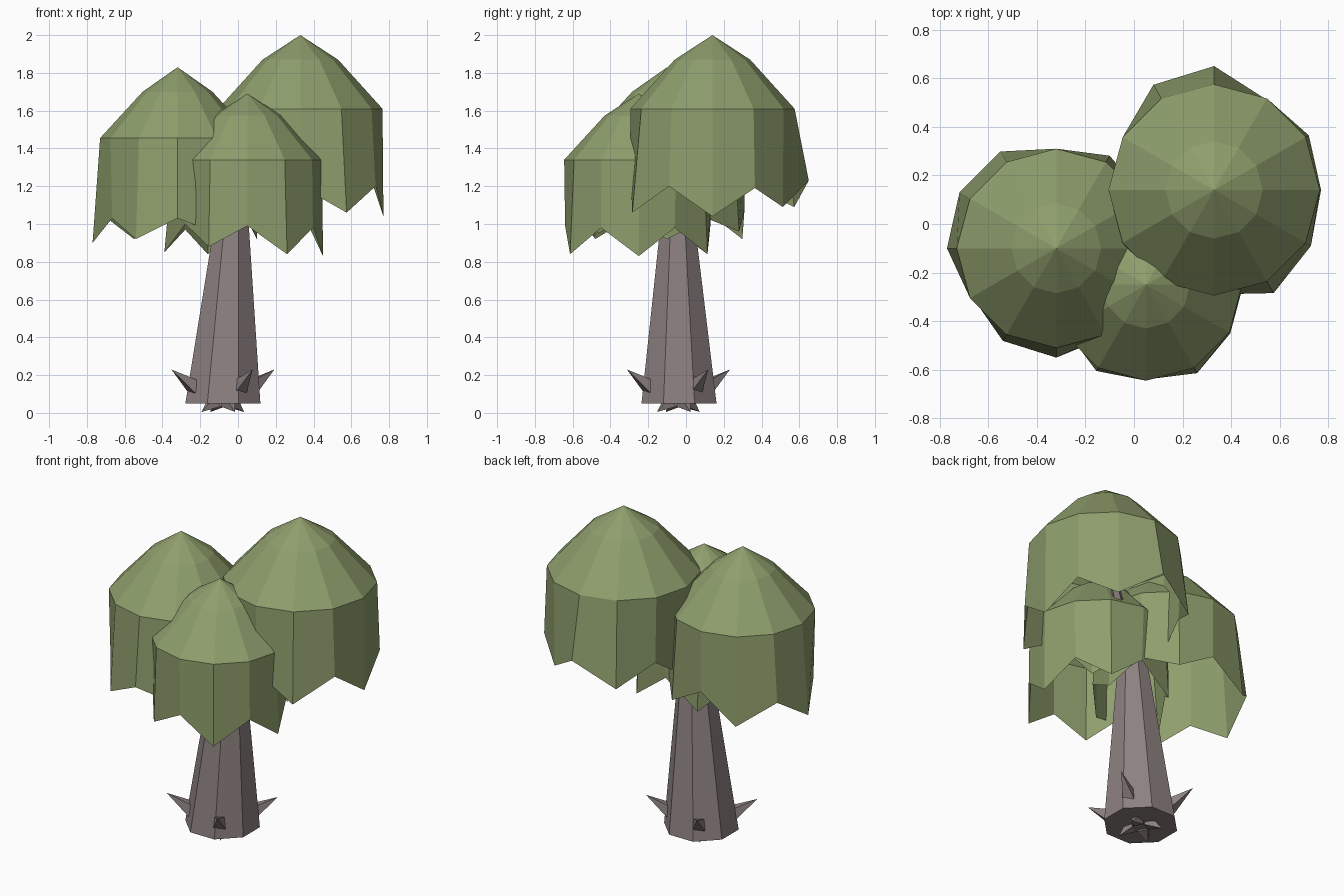
import bpy, bmesh
from math import cos, sin, radians
from mathutils import Vector

if "Cube" in bpy.data.objects:
    bpy.data.objects.remove(bpy.data.objects["Cube"])


def material(name, rgb):
    m = bpy.data.materials.new(name)
    m.diffuse_color = (*rgb, 1)
    m.use_nodes = True
    m.node_tree.nodes["Principled BSDF"].inputs["Base Color"].default_value = m.diffuse_color
    return m


LEAF = material("leaf_green", (0.27, 0.34, 0.15))
BARK = material("bark_brown", (0.27, 0.22, 0.22))


def finish(bm, name, mat):
    bmesh.ops.recalc_face_normals(bm, faces=bm.faces)
    mesh = bpy.data.meshes.new(name)
    bm.to_mesh(mesh)
    bm.free()
    mesh.materials.append(mat)
    ob = bpy.data.objects.new(name, mesh)
    bpy.context.collection.objects.link(ob)
    return ob


def bridge(bm, a, b):
    n = len(a)
    for i in range(n):
        bm.faces.new((a[i], a[(i + 1) % n], b[(i + 1) % n], b[i]))


def canopy(name, apex, ring, rim, hem):
    """Twelve-sided open dome with a ragged hanging hem of (radius, z) points."""
    bm = bmesh.new()
    cx, cy, cz = apex

    def loop(profile):
        return [bm.verts.new((cx + r * cos(radians(30 * i)),
                              cy + r * sin(radians(30 * i)), z))
                for i, (r, z) in enumerate(profile)]

    loops = [loop([ring] * 12), loop([rim] * 12), loop(hem)]
    top = bm.verts.new(apex)
    for i in range(12):
        bm.faces.new((top, loops[0][i], loops[0][(i + 1) % 12]))
    bridge(bm, loops[1], loops[0])
    bridge(bm, loops[2], loops[1])
    return finish(bm, name, LEAF)


def taper(name, start, end, r0, r1, sides, flat=False):
    """Tapered prism between two points; pointed when r1 is 0."""
    bm = bmesh.new()
    start, end = Vector(start), Vector(end)
    q = (Vector((0, 0, 1)) if flat else end - start).to_track_quat('Z', 'Y')

    def loop(c, r):
        return [bm.verts.new(c + q @ Vector((r * cos(radians(360 * (i + .5) / sides)),
                                             r * sin(radians(360 * (i + .5) / sides)), 0)))
                for i in range(sides)]

    a = loop(start, r0)
    bm.faces.new(a)
    if r1:
        b = loop(end, r1)
        bridge(bm, a, b)
        bm.faces.new(b)
    else:
        tip = bm.verts.new(end)
        for i in range(sides):
            bm.faces.new((a[i], a[(i + 1) % sides], tip))
    return finish(bm, name, BARK)


# Three leaf canopies
canopy("large_canopy", (0.33, 0.14, 2.0), (0.20, 1.87), (0.435, 1.61),
       [(.44, 1.04), (.45, 1.19), (.43, 1.09), (.51, 1.23), (.50, 1.09), (.42, 1.20),
        (.41, 1.06), (.46, 1.20), (.43, 1.05), (.43, 1.20), (.49, 1.06), (.46, 1.20)])
canopy("left_canopy", (-0.32, -0.10, 1.83), (0.185, 1.70), (0.41, 1.455),
       [(.42, .92), (.42, 1.03), (.44, .96), (.41, 1.08), (.46, .92), (.46, 1.05),
        (.45, .90), (.40, 1.03), (.44, .92), (.45, 1.03), (.42, .95), (.42, 1.04)])
canopy("front_canopy", (0.05, -0.25, 1.69), (0.18, 1.575), (0.395, 1.34),
       [(.40, .83), (.38, .98), (.42, .84), (.38, 1.0), (.42, .84), (.38, .97),
        (.44, .85), (.38, 1.0), (.41, .88), (.39, .99), (.42, .84), (.40, .98)])

# Leaning eight-sided trunk
taper("trunk", (-0.08, -0.037, 0.05), (-0.027, -0.045, 1.15), 0.215, 0.08, 8, flat=True)

# Hidden branches up into the canopies
for label, end in (("large", (0.22, 0.09, 1.45)), ("left", (-0.22, -0.08, 1.35)),
                   ("front", (0.04, -0.20, 1.30))):
    taper(label + "_branch", (-0.03, -0.045, 1.08), end, 0.05, 0.025, 5)

# Bark spikes around the base and small root points below it
for i in range(4):
    a = radians(30 + 90 * i)
    d = Vector((cos(a), sin(a), 0))
    c = Vector((-0.08, -0.04, 0))
    taper(f"bark_spike_{i + 1}", c + d * 0.17 + Vector((0, 0, 0.135)),
          c + d * 0.315 + Vector((0, 0, 0.23)), 0.05, 0, 4)
    taper(f"root_point_{i + 1}", c + d * 0.05 + Vector((0, 0, 0.06)),
          c + d * 0.13 + Vector((0, 0, 0.005)), 0.045, 0, 4)
